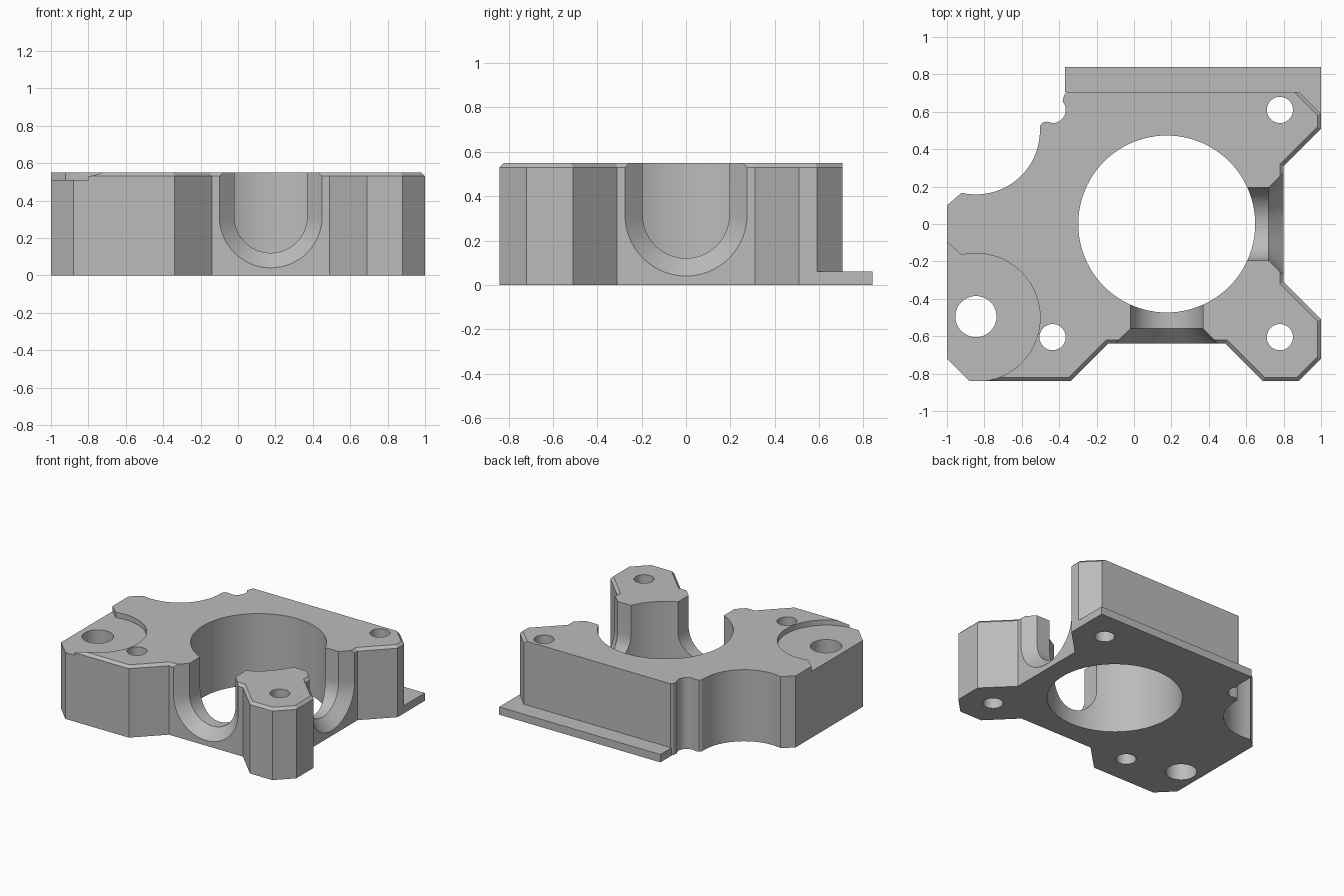
import bpy, bmesh
from math import sin, cos, radians

cube = bpy.data.objects.get("Cube")
if cube:
    bpy.data.objects.remove(cube, do_unlink=True)

HEIGHT = 0.55
BORE = (0.175, 0)

grey = bpy.data.materials.new("plain grey")
grey.use_nodes = True
grey.diffuse_color = (0.5, 0.5, 0.5, 1)
grey.node_tree.nodes["Principled BSDF"].inputs["Base Color"].default_value = (0.5, 0.5, 0.5, 1)


def arc(centre, r, start, end, n):
    angles = [radians(start + (end - start) * i / n) for i in range(n + 1)]
    return [(centre[0] + r * cos(a), centre[1] + r * sin(a)) for a in angles]


def loft(name, rings, chamfer_edges=0):
    """Skin matching rings of points; optionally bevel the first top edges."""
    bm = bmesh.new()
    loops = [[bm.verts.new(p) for p in ring] for ring in rings]
    n = len(loops[0])
    for low, high in zip(loops, loops[1:]):
        for i in range(n):
            j = (i + 1) % n
            bm.faces.new((low[i], low[j], high[j], high[i]))
    bm.faces.new(loops[0][::-1])
    bm.faces.new(loops[-1])
    bmesh.ops.recalc_face_normals(bm, faces=bm.faces)
    if chamfer_edges:
        top = loops[-1]
        edges = [bm.edges.get((top[i], top[i + 1])) for i in range(chamfer_edges)]
        bmesh.ops.bevel(bm, geom=edges, offset=0.02, segments=1, affect='EDGES')
    mesh = bpy.data.meshes.new(name)
    bm.to_mesh(mesh)
    bm.free()
    mesh.materials.append(grey)
    obj = bpy.data.objects.new(name, mesh)
    bpy.context.collection.objects.link(obj)
    return obj


def prism(name, outline, z0, z1, chamfer_edges=0):
    return loft(name, [[(x, y, z) for x, y in outline] for z in (z0, z1)], chamfer_edges)


def hole(name, centre, r, n=40):
    return prism(name, arc(centre, r, 0, 360, n)[:-1], -0.1, 0.8)


def slot(name, face, place):
    """U-shaped channel that flares towards the outer face."""
    rings = []
    for dist, r in ((0.1, 0.195), (face - 0.08, 0.195), (face + 0.06, 0.335)):
        u = [(-r, 0.8)] + arc((0, 0.315), r, 180, 360, 32) + [(r, 0.8)]
        rings.append([place(side, dist, z) for side, z in u])
    return loft(name, rings)


# Body outline: chamfered front and right edges first, then the back and left
outline = [(-0.88, -0.84), (-0.34, -0.84), (-0.14, -0.64), (0.49, -0.64),
           (0.69, -0.84), (0.88, -0.84), (1, -0.72), (1, -0.51), (0.8, -0.31),
           (0.8, 0.31), (1, 0.51), (1, 0.59), (0.885, 0.705)]
chamfers = len(outline) - 1
outline += [(-0.36, 0.705), (-0.373, 0.69), (-0.38, 0.665)]
outline += arc((-0.435, 0.61), 0.07, 40, -90, 12)
outline += [(-0.465, 0.547), (-0.49, 0.542), (-0.502, 0.525)]
outline += arc((-0.845, 0.5), 0.342, 0, -103, 28)
outline += [(-1, 0.1), (-1, -0.72)]
body = prism("mount_body", outline, 0, HEIGHT, chamfers)

# Shallow round pocket open to the left side
pocket = arc((-0.845, -0.5), 0.343, -90, 103, 48)
pocket += [(-1, -0.095), (-1.1, -0.017), (-1.1, -1), (-0.845, -1)]

cutters = [
    hole("bore", BORE, 0.473, 96),
    hole("rod_hole", (-0.845, -0.495), 0.11),
    prism("pocket", pocket, 0.51, 0.8),
    slot("front_slot", 0.64, lambda s, d, z: (BORE[0] + s, -d, z)),
    slot("right_slot", 0.625, lambda s, d, z: (BORE[0] + d, s, z)),
]
for centre in ((-0.435, -0.605), (0.78, -0.605), (0.78, 0.61)):
    cutters.append(hole("screw_hole", centre, 0.07))

bpy.context.view_layer.objects.active = body
for cutter in cutters:
    cutter.hide_render = True
    mod = body.modifiers.new(cutter.name, 'BOOLEAN')
    mod.operation = 'DIFFERENCE'
    mod.solver = 'EXACT'
    mod.object = cutter
    bpy.ops.object.modifier_apply(modifier=mod.name)
    bpy.data.objects.remove(cutter, do_unlink=True)

# Thin flange along the back foot
flange = prism("back_flange", [(-0.37, 0.705), (0.885, 0.705), (1, 0.59),
                               (1, 0.84), (-0.37, 0.84)], 0, 0.06)

bpy.ops.object.select_all(action='DESELECT')
for obj in (body, flange):
    obj.select_set(True)
bpy.ops.object.shade_smooth_by_angle(angle=radians(25))
